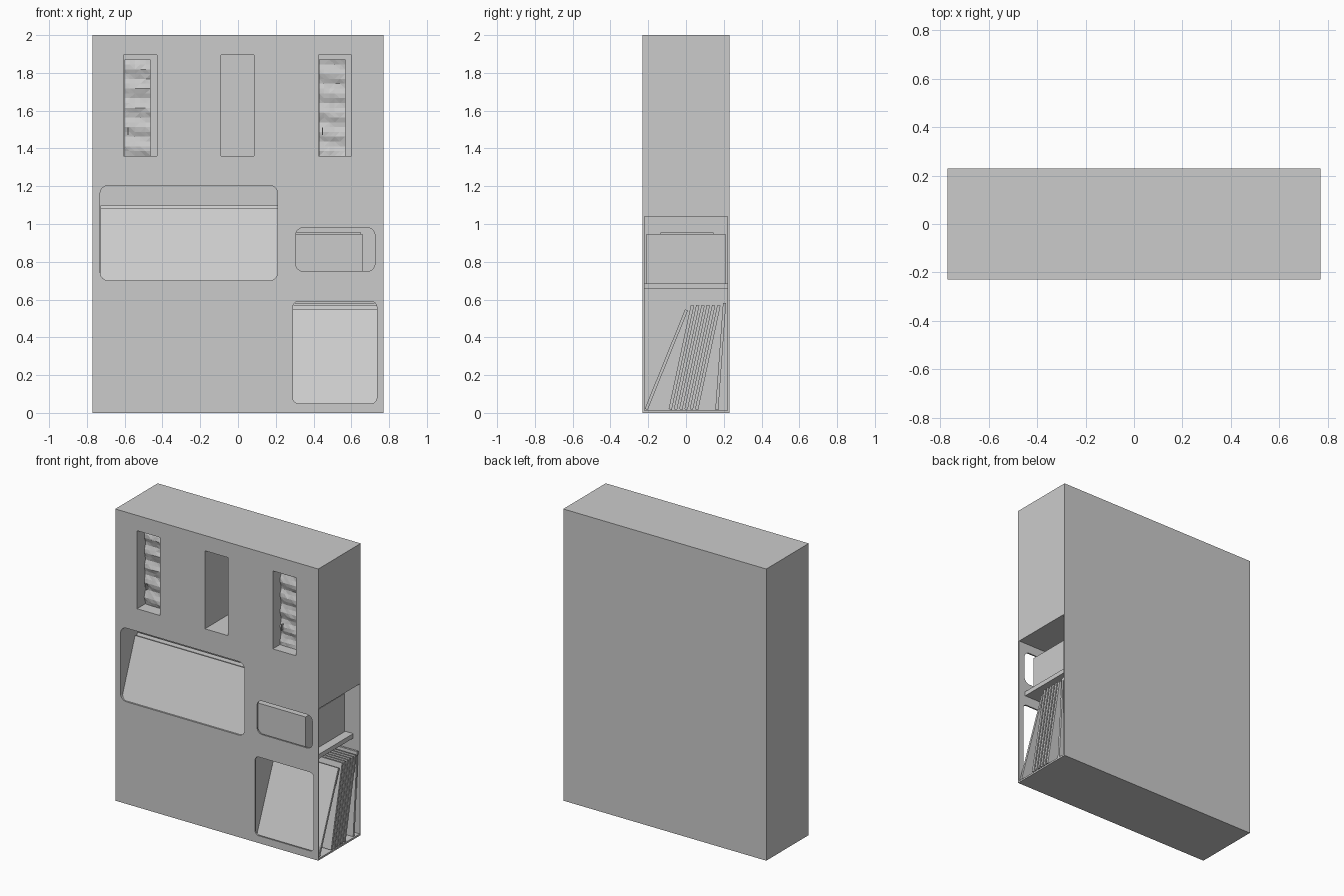
import bpy, bmesh, math, random
from mathutils import Vector, Matrix

random.seed(4)
default = bpy.data.objects.get("Cube")
if default:
    bpy.data.objects.remove(default, do_unlink=True)

grey = bpy.data.materials.new("plain grey")
grey.use_nodes = True
grey.diffuse_color = (0.6, 0.6, 0.6, 1)
grey.node_tree.nodes["Principled BSDF"].inputs["Base Color"].default_value = (0.6, 0.6, 0.6, 1)


def finish(name, bm):
    bmesh.ops.recalc_face_normals(bm, faces=bm.faces)
    mesh = bpy.data.meshes.new(name)
    bm.to_mesh(mesh)
    bm.free()
    mesh.materials.append(grey)
    obj = bpy.data.objects.new(name, mesh)
    bpy.context.collection.objects.link(obj)
    return obj


def box(name, x, y, z, radius=0):
    """Box from ranges; radius rounds the corners seen from the front."""
    bm = bmesh.new()
    bmesh.ops.create_cube(bm, size=1)
    for v in bm.verts:
        v.co = Vector([(r[0] + r[1]) / 2 + c * (r[1] - r[0]) for r, c in zip((x, y, z), v.co)])
    if radius:
        edges = [e for e in bm.edges if abs(e.verts[0].co.y - e.verts[1].co.y) > 0.001]
        bmesh.ops.bevel(bm, geom=edges, offset=radius, segments=6, profile=0.5, affect='EDGES')
    return finish(name, bm)


def cut(target, x, y, z, radius=0):
    cutter = box("cutter", x, y, z, radius)
    cutter.hide_render = True
    mod = target.modifiers.new("cut", 'BOOLEAN')
    mod.operation = 'DIFFERENCE'
    mod.solver = 'EXACT'
    mod.object = cutter
    bpy.context.view_layer.objects.active = target
    bpy.ops.object.modifier_apply(modifier=mod.name)
    bpy.data.objects.remove(cutter, do_unlink=True)


def leaning_panel(name, x, foot, top, thick):
    """Slab whose front face runs from foot (y, z) to top (y, z)."""
    run, rise = top[0] - foot[0], top[1] - foot[1]
    panel = box(name, x, (0, thick), (0, math.hypot(run, rise)))
    panel.data.transform(Matrix.Translation((0, foot[0], foot[1])) @ Matrix.Rotation(-math.atan2(run, rise), 4, 'X'))
    return panel


# Cabinet body with its niches, side bay and front windows
cabinet = box("cabinet_body", (-0.77, 0.77), (-0.23, 0.23), (0, 2))
slots = (-0.605, -0.09, 0.425)
for left in slots:
    cut(cabinet, (left, left + 0.175), (-0.3, 0.215), (1.36, 1.895))
cut(cabinet, (-0.73, 0.21), (-0.3, 0.215), (0.7, 1.205), 0.045)
cut(cabinet, (0.285, 0.9), (-0.22, 0.22), (0.012, 1.04))
cut(cabinet, (0.305, 0.725), (-0.3, -0.2), (0.75, 0.98), 0.04)
cut(cabinet, (0.29, 0.735), (-0.3, -0.2), (0.05, 0.59), 0.03)

# Side bay shelf and the storage box on it
box("bay_shelf", (0.28, 0.72), (-0.222, 0.222), (0.655, 0.686))
box("storage_box", (0.29, 0.66), (-0.21, 0.21), (0.686, 0.948))
box("storage_box_lid", (0.30, 0.65), (-0.135, 0.145), (0.948, 0.956))

# Leaning sleeves in the side bay
leaning_panel("front_sleeve", (0.29, 0.765), (-0.218, 0.022), (-0.005, 0.548), 0.016)
for i in range(6):
    y = -0.092 + i * 0.028
    leaning_panel("sleeve_%d" % (i + 1), (0.29, 0.771), (y, 0.02), (y + 0.118, 0.572), 0.017)
leaning_panel("back_sleeve", (0.29, 0.765), (0.155, 0.016), (0.196, 0.583), 0.016)

# Wide panels leaning in the large niche
leaning_panel("wide_panel_front", (-0.728, 0.208), (-0.222, 0.702), (-0.075, 1.085), 0.02)
leaning_panel("wide_panel_back", (-0.728, 0.208), (-0.198, 0.702), (-0.049, 1.097), 0.02)


# Wavy folded bundles in the outer slots
def bundle(name, left):
    obj = box(name, (left, left + 0.14), (-0.15, 0.19), (1.36, 1.87))
    bm = bmesh.new()
    bm.from_mesh(obj.data)
    for axis, cuts in ((0, 4), (2, 19)):
        edges = [e for e in bm.edges
                 if abs(e.verts[0].co[axis] - e.verts[1].co[axis]) > 0.05]
        bmesh.ops.subdivide_edges(bm, edges=edges, cuts=cuts, use_grid_fill=True)
    for v in bm.verts:
        if v.co.y < -0.14:
            v.co.y += 0.007 * math.sin((v.co.z - 1.36) * 60 + v.co.x * 8) + random.uniform(-0.002, 0.002)
    bmesh.ops.triangulate(bm, faces=[f for f in bm.faces if f.calc_center_median().y < -0.13])
    bm.to_mesh(obj.data)
    bm.free()
    box(name + "_tab", (left + 0.018, left + 0.022), (-0.17, -0.14), (1.47, 1.51))


bundle("left_bundle", slots[2] + 0.003)
bundle("right_bundle", slots[0] + 0.003)
